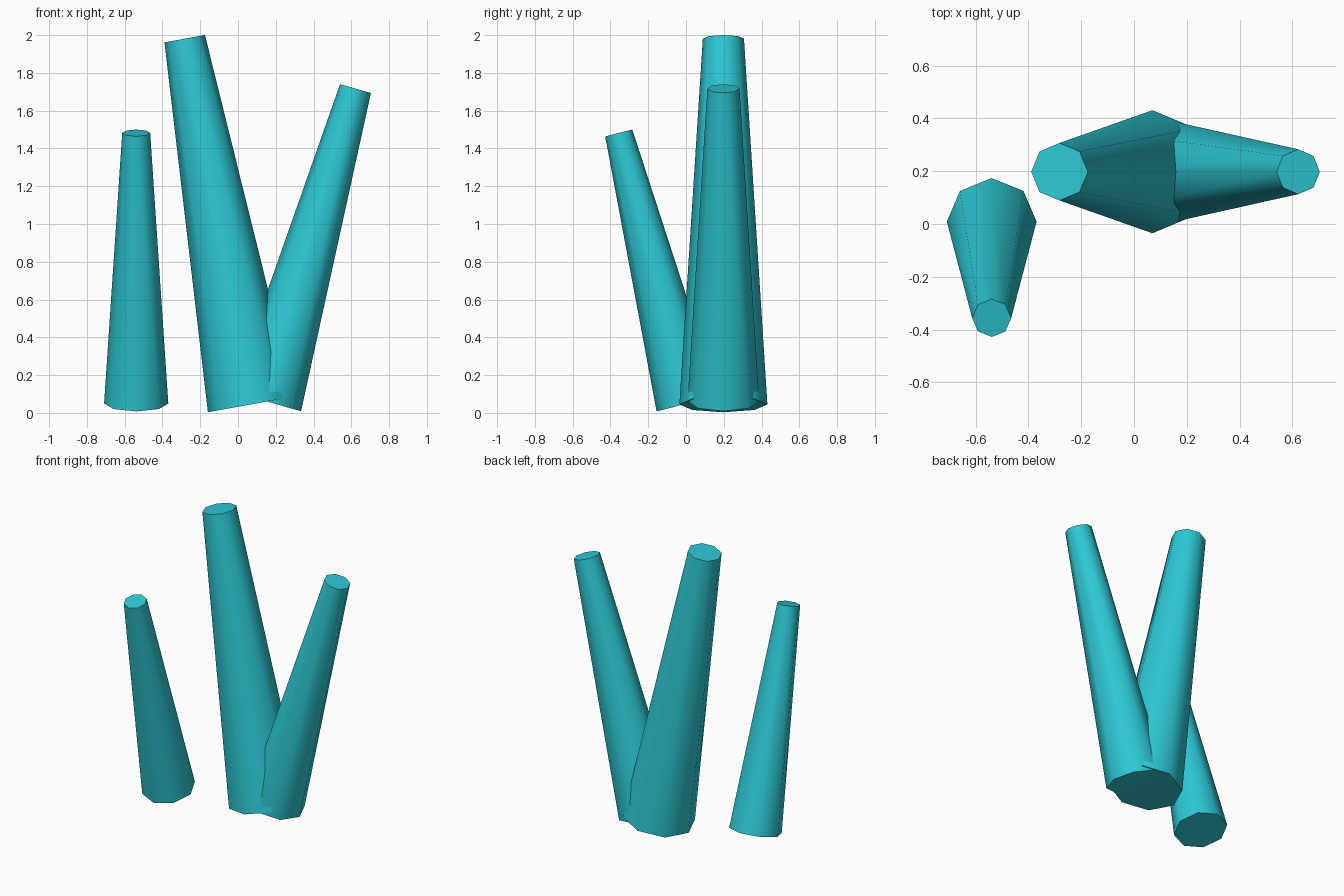
import bpy
import bmesh
import math
from mathutils import Vector

cube = bpy.data.objects.get("Cube")
if cube:
    bpy.data.objects.remove(cube, do_unlink=True)

# Single teal colour
teal = bpy.data.materials.new("teal")
teal.use_nodes = True
colour = (0.026, 0.58, 0.66, 1.0)
teal.diffuse_color = colour
teal.node_tree.nodes["Principled BSDF"].inputs["Base Color"].default_value = colour


def tapered_shaft(name, base, tip, base_radius, tip_radius):
    """Eight-sided tapered shaft whose axis runs from base to tip."""
    base, tip = Vector(base), Vector(tip)
    axis = tip - base
    bm = bmesh.new()
    bmesh.ops.create_cone(bm, cap_ends=True, segments=8, radius1=base_radius,
                          radius2=tip_radius, depth=axis.length)
    mesh = bpy.data.meshes.new(name)
    bm.to_mesh(mesh)
    bm.free()
    mesh.materials.append(teal)
    obj = bpy.data.objects.new(name, mesh)
    bpy.context.collection.objects.link(obj)
    obj.location = (base + tip) / 2
    obj.rotation_euler = Vector((0, 0, 1)).rotation_difference(axis).to_euler()

    # Smooth sides, crisp end caps
    bpy.ops.object.select_all(action="DESELECT")
    obj.select_set(True)
    bpy.context.view_layer.objects.active = obj
    bpy.ops.object.shade_smooth_by_angle(angle=math.radians(60))
    return obj


# Tall shaft leaning right, crossing shaft leaning left, short shaft leaning forward
tapered_shaft("tall_shaft", (0.07, 0.198, 0.045), (-0.282, 0.198, 1.981), 0.233, 0.109)
tapered_shaft("crossing_shaft", (0.151, 0.198, 0.061), (0.622, 0.198, 1.717), 0.19, 0.085)
tapered_shaft("short_shaft", (-0.539, 0.009, 0.05), (-0.539, -0.356, 1.482), 0.17, 0.074)
